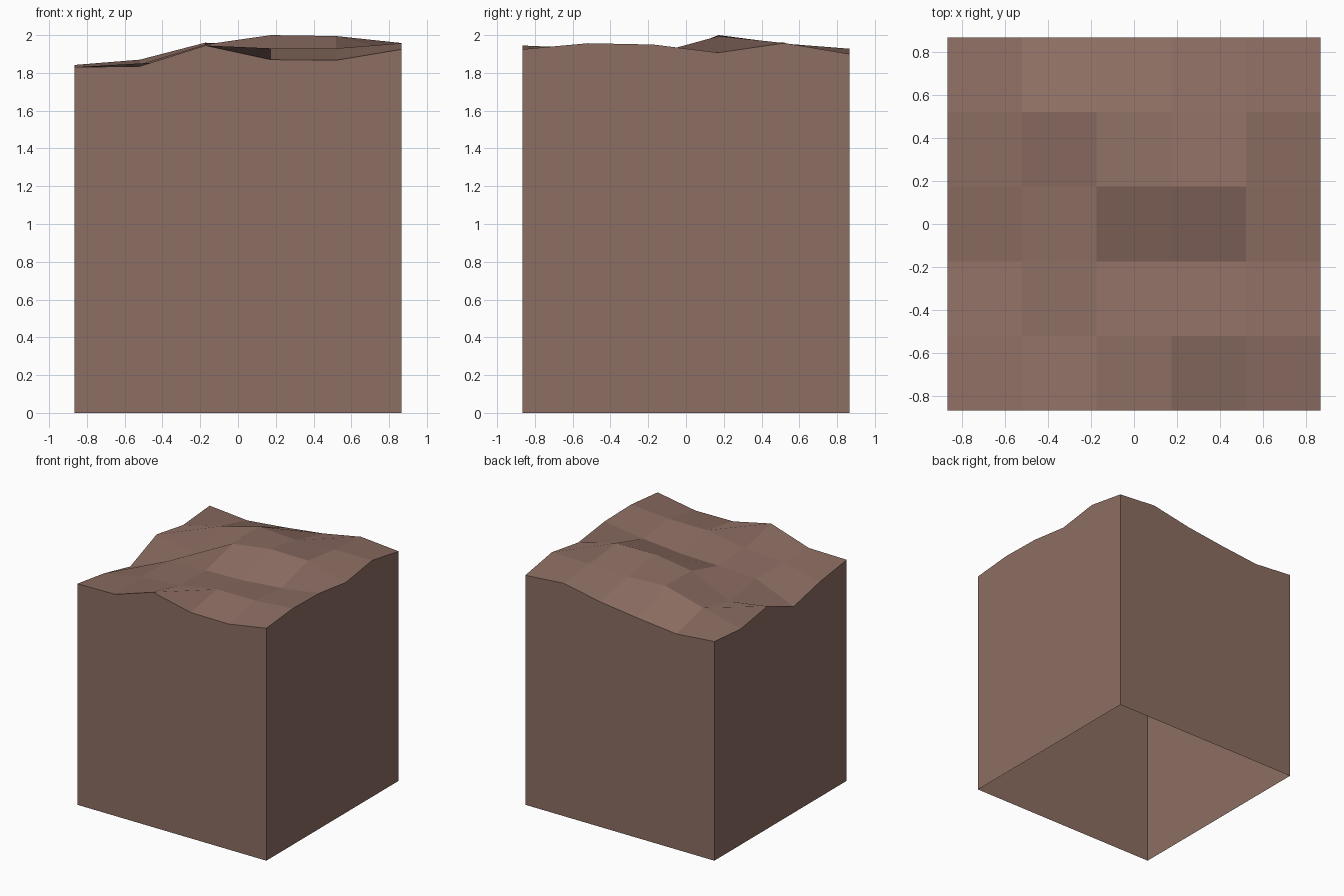
import bpy
import bmesh

cube = bpy.data.objects.get("Cube")
if cube:
    bpy.data.objects.remove(cube, do_unlink=True)

HALF = 0.866
CELLS = 5
STEP = 2 * HALF / CELLS

# Terrain heights, one row per depth line from front to back
HEIGHTS = [
    [1.83, 1.835, 1.945, 1.87, 1.867, 1.925],
    [1.783, 1.85, 1.87, 1.93, 1.93, 1.957],
    [1.708, 1.845, 1.86, 1.87, 1.90, 1.95],
    [1.842, 1.79, 1.95, 2.0, 1.995, 1.907],
    [1.787, 1.87, 1.96, 1.94, 1.955, 1.958],
    [1.815, 1.785, 1.82, 1.863, 1.928, 1.90],
]


def make_material(name, rgb):
    mat = bpy.data.materials.new(name)
    mat.use_nodes = True
    color = (*rgb, 1.0)
    mat.diffuse_color = color
    mat.node_tree.nodes["Principled BSDF"].inputs["Base Color"].default_value = color
    return mat


bm = bmesh.new()

# Rolling top surface
top = [[bm.verts.new((-HALF + i * STEP, -HALF + j * STEP, z))
        for i, z in enumerate(row)] for j, row in enumerate(HEIGHTS)]
for j in range(CELLS):
    for i in range(CELLS):
        bm.faces.new((top[j][i], top[j][i + 1], top[j + 1][i + 1], top[j + 1][i]))

# Four straight walls, open underneath
rims = [
    top[0],
    [row[-1] for row in top],
    top[-1][::-1],
    [row[0] for row in reversed(top)],
]
corners = [bm.verts.new((rim[0].co.x, rim[0].co.y, 0)) for rim in rims]
for k, rim in enumerate(rims):
    bm.faces.new([corners[k], corners[(k + 1) % 4]] + rim[::-1])

mesh = bpy.data.meshes.new("ground_block")
bm.to_mesh(mesh)
bm.free()

block = bpy.data.objects.new("ground_block", mesh)
bpy.context.collection.objects.link(block)
mesh.materials.append(make_material("earth_brown", (0.266, 0.156, 0.125)))
